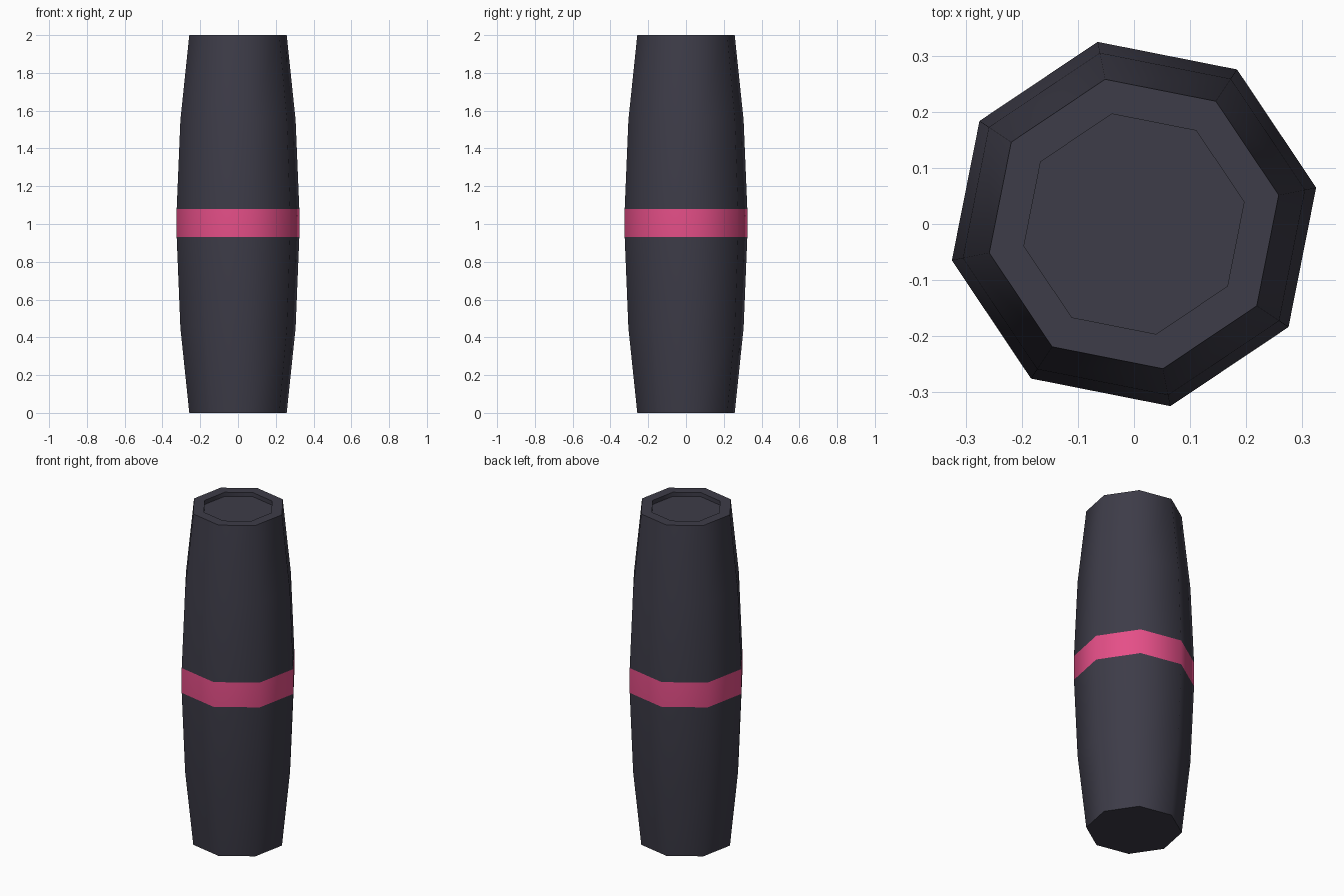
import bpy, bmesh, math

if "Cube" in bpy.data.objects:
    bpy.data.objects.remove(bpy.data.objects["Cube"])

SIDES = 8
TURN = math.radians(11.3)


def material(name, rgb):
    m = bpy.data.materials.new(name)
    m.diffuse_color = (*rgb, 1.0)
    m.use_nodes = True
    m.node_tree.nodes["Principled BSDF"].inputs["Base Color"].default_value = m.diffuse_color
    return m


dark = material("dark grey", (0.047, 0.045, 0.065))
pink = material("pink", (0.783, 0.078, 0.246))

# Barrel profile (radius, height), ending in the shallow recess of the top
profile = [(0.263, 0.0), (0.311, 0.45), (0.331, 0.93), (0.331, 1.08),
           (0.311, 1.55), (0.263, 2.0), (0.2, 2.0), (0.2, 1.975)]
BAND = 2  # profile segment that forms the coloured band

bm = bmesh.new()
rings = []
for r, z in profile:
    rings.append([bm.verts.new((r * math.cos(TURN + i * math.tau / SIDES),
                                r * math.sin(TURN + i * math.tau / SIDES), z))
                  for i in range(SIDES)])
for k in range(len(rings) - 1):
    a, b = rings[k], rings[k + 1]
    for i in range(SIDES):
        j = (i + 1) % SIDES
        f = bm.faces.new((a[i], a[j], b[j], b[i]))
        f.material_index = 1 if k == BAND else 0

# Bottom cap and recess floor
bm.faces.new(list(reversed(rings[0])))
bm.faces.new(rings[-1])
bm.normal_update()

mesh = bpy.data.meshes.new("banded_barrel")
bm.to_mesh(mesh)
bm.free()
mesh.materials.append(dark)
mesh.materials.append(pink)
obj = bpy.data.objects.new("banded_barrel", mesh)
bpy.context.collection.objects.link(obj)

# Smooth sides, crisp rims
bpy.context.view_layer.objects.active = obj
obj.select_set(True)
bpy.ops.object.shade_smooth_by_angle(angle=math.radians(50))
